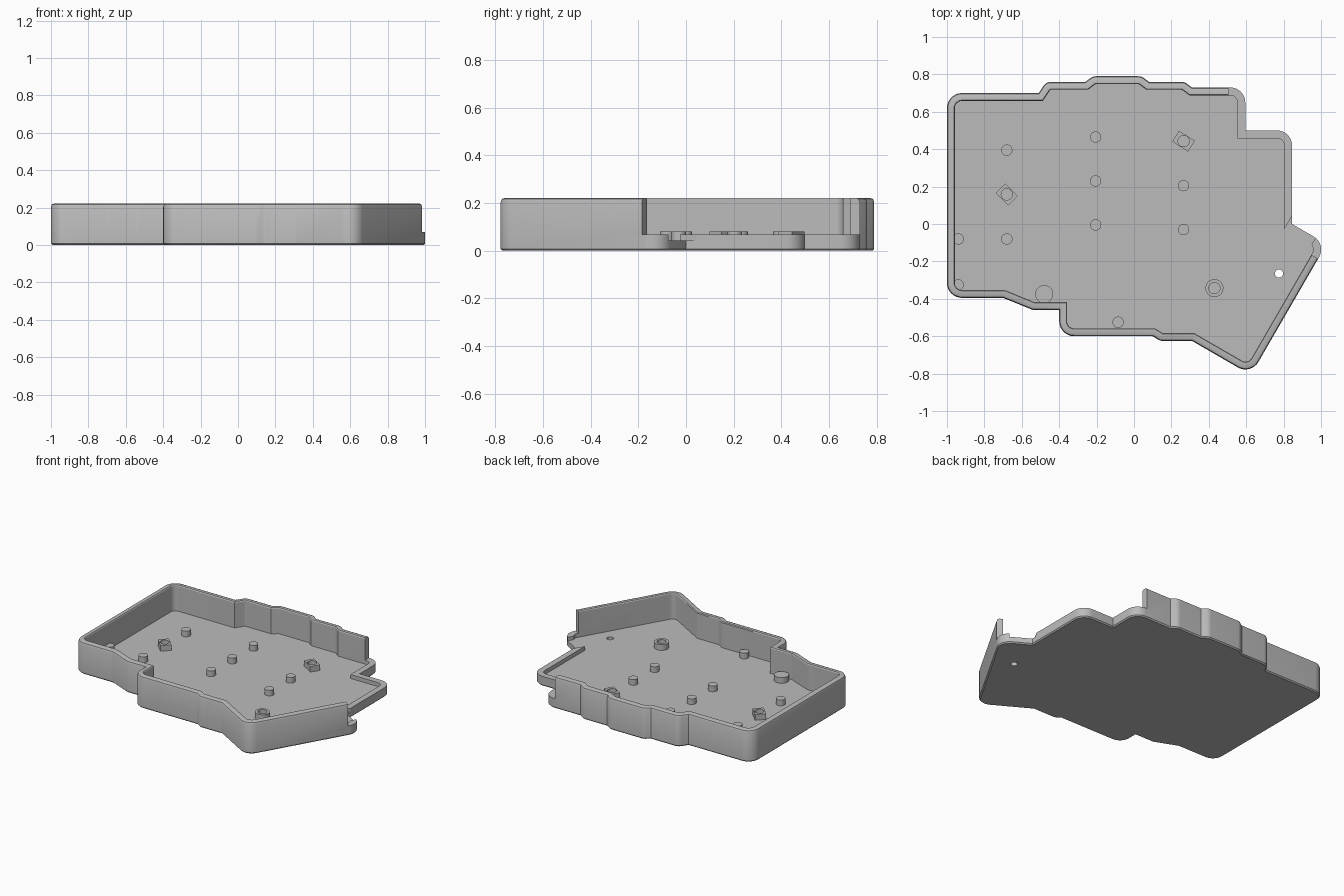
import bpy, bmesh, math
from mathutils import Vector

if "Cube" in bpy.data.objects:
    bpy.data.objects.remove(bpy.data.objects["Cube"])

grey = bpy.data.materials.new("case_grey")
grey.use_nodes = True
COLOUR = (0.5, 0.5, 0.5, 1)
grey.diffuse_color = COLOUR
grey.node_tree.nodes["Principled BSDF"].inputs["Base Color"].default_value = COLOUR

# Case outline, counter-clockwise: x, y, corner radius
OUTLINE = [
    (-1, -.395, .08), (-.70, -.395, .04), (-.54, -.46, .04), (-.40, -.46, 0),
    (-.40, -.60, .08), (.10, -.60, 0), (.14, -.625, .04), (.31, -.625, 0),
    (.625, -.807, .08), (1.03, -.107, .08), (.845, 0, 0), (.845, .50, .08),
    (.595, .50, 0), (.595, .73, .08), (.31, .73, 0), (.27, .76, .05),
    (.08, .76, 0), (.04, .79, .05), (-.22, .79, .05), (-.26, .76, 0),
    (-.47, .76, .05), (-.51, .70, 0), (-1, .70, .08),
]


def rounded_loop(inset, steps=8):
    """Outline moved inward by inset, with its corners rounded."""
    n = len(OUTLINE)
    pts = [Vector(p[:2]) for p in OUTLINE]
    result = []
    for i, p in enumerate(pts):
        a = (p - pts[i - 1]).normalized()
        b = (pts[(i + 1) % n] - p).normalized()
        na, nb = Vector((-a.y, a.x)), Vector((-b.y, b.x))
        corner = p + (na + nb) * inset / (1 + na.dot(nb))
        r = OUTLINE[i][2]
        if r == 0:
            result.append(corner)
            continue
        turn = math.atan2(a.x * b.y - a.y * b.x, a.dot(b))
        side = 1 if turn > 0 else -1
        r = max(r - side * inset, .008)
        start = corner - a * r * math.tan(abs(turn) / 2)
        centre = start + na * side * r
        for k in range(steps + 1):
            arm = start - centre
            ang = turn * k / steps
            c, s = math.cos(ang), math.sin(ang)
            result.append(centre + Vector((arm.x * c - arm.y * s, arm.x * s + arm.y * c)))
    return result


def loft(name, loops):
    """Skin a stack of (points, z) loops and cap both ends."""
    bm = bmesh.new()
    rings = [[bm.verts.new((p[0], p[1], z)) for p in pts] for pts, z in loops]
    n = len(rings[0])
    for lo, hi in zip(rings, rings[1:]):
        for i in range(n):
            j = (i + 1) % n
            bm.faces.new((lo[i], lo[j], hi[j], hi[i]))
    bm.faces.new(rings[0][::-1])
    bm.faces.new(rings[-1])
    bmesh.ops.recalc_face_normals(bm, faces=bm.faces)
    mesh = bpy.data.meshes.new(name)
    bm.to_mesh(mesh)
    bm.free()
    ob = bpy.data.objects.new(name, mesh)
    bpy.context.collection.objects.link(ob)
    mesh.materials.append(grey)
    return ob


def circle(x, y, r, n=32):
    return [(x + r * math.cos(2 * math.pi * i / n), y + r * math.sin(2 * math.pi * i / n))
            for i in range(n)]


def rectangle(x, y, w, h, degrees):
    a = math.radians(degrees)
    u = Vector((math.cos(a), math.sin(a))) * w / 2
    v = Vector((-math.sin(a), math.cos(a))) * h / 2
    c = Vector((x, y))
    return [c - u - v, c + u - v, c + u + v, c - u + v]


def prism(name, pts, z0, z1):
    return loft(name, [(pts, z0), (pts, z1)])


def activate(ob):
    bpy.ops.object.select_all(action="DESELECT")
    ob.select_set(True)
    bpy.context.view_layer.objects.active = ob


def cut(ob, pts, z0, z1):
    cutter = prism("cutter", pts, z0, z1)
    cutter.hide_render = True
    mod = ob.modifiers.new("cut", "BOOLEAN")
    mod.operation = "DIFFERENCE"
    mod.solver = "EXACT"
    mod.object = cutter
    activate(ob)
    bpy.ops.object.modifier_apply(modifier=mod.name)
    bpy.data.objects.remove(cutter)


def smooth(ob):
    activate(ob)
    bpy.ops.object.shade_smooth_by_angle(angle=math.radians(30))


# Tray: bevelled outer wall, rim, inner wall and floor
FLOOR, TOP, PEG_TOP = .04, .222, .08
tray = loft("case_tray", [(rounded_loop(d), z) for d, z in (
    (.008, 0), (0, .008), (0, TOP - .018), (.005, TOP - .005), (.018, TOP),
    (.038, TOP), (.042, TOP - .006), (.042, FLOOR))])

# Lowered wall on the left side, socket notch and reset hole
cut(tray, [(.505, 1), (.505, .5), (.6, .1), (.898, -.135), (1.158, -.285), (1.3, 1)], .068, .4)
cut(tray, [(.79, -.05), (.936, -.133), (1.02, .01), (.88, .10)], .043, .3)
cut(tray, circle(.775, -.265, .022), -.1, .1)
smooth(tray)

# Support pegs on the floor
pegs = [(-.68, .395), (-.68, -.08), (-.205, .465), (-.205, .23), (-.205, -.005),
        (.265, .205), (.265, -.03), (-.94, -.08), (-.94, -.325), (-.085, -.525)]
for x, y in pegs:
    smooth(prism("support_peg", circle(x, y, .03), FLOOR - .01, PEG_TOP))
smooth(prism("large_peg", circle(-.48, -.375, .048), FLOOR - .01, PEG_TOP))

# Hollow screw posts
posts = [(-.68, .158, rectangle(-.68, .158, .095, .072, -45)),
         (.265, .443, rectangle(.265, .443, .10, .068, -32)),
         (.43, -.343, circle(.43, -.343, .048))]
for x, y, shape in posts:
    post = prism("screw_post", shape, FLOOR - .01, PEG_TOP)
    cut(post, circle(x, y, .03), FLOOR + .005, .2)
    smooth(post)
